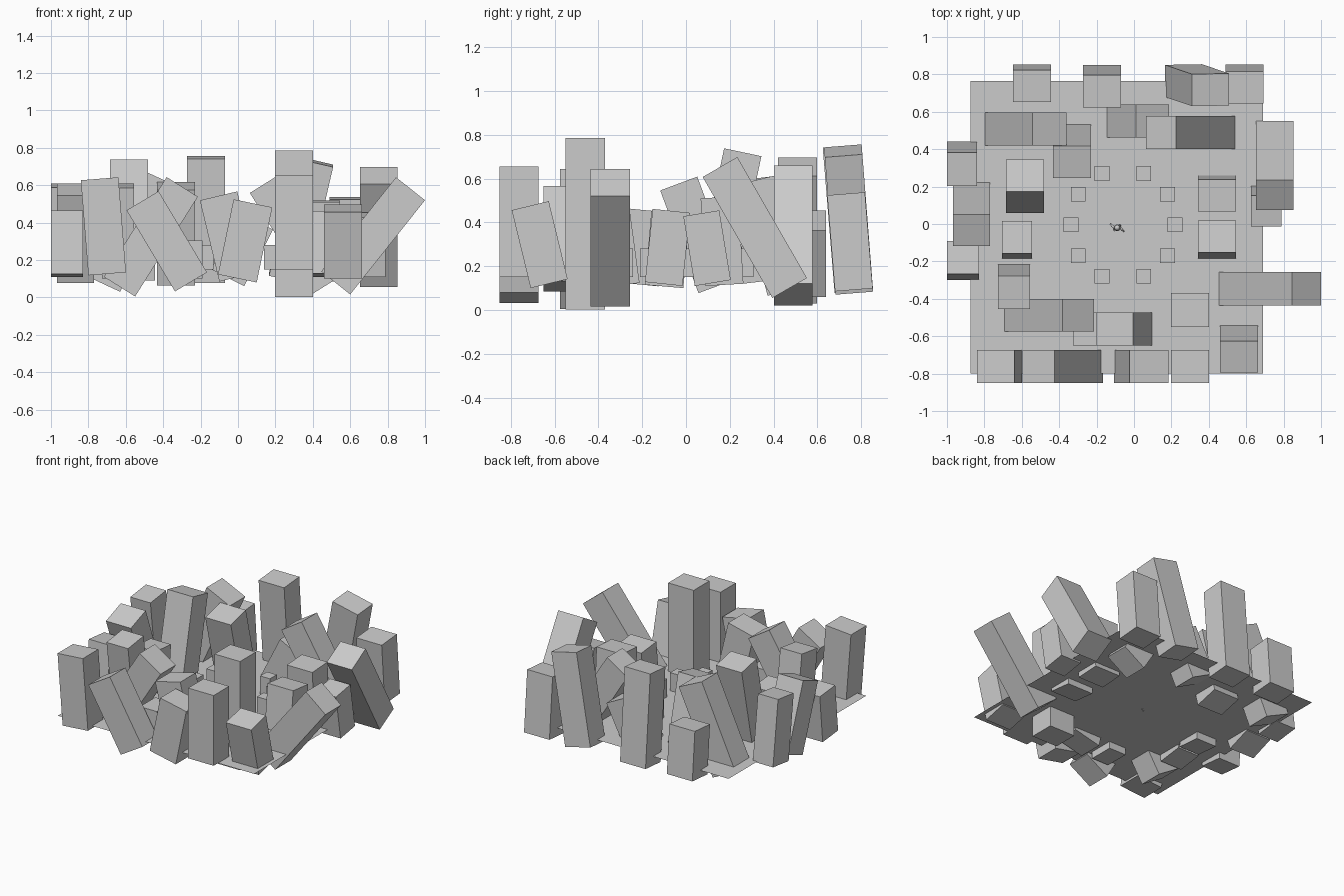
import bpy, bmesh, math
from mathutils import Vector, Matrix

if "Cube" in bpy.data.objects:
    bpy.data.objects.remove(bpy.data.objects["Cube"])


def make(name, bm, smooth=False):
    bmesh.ops.recalc_face_normals(bm, faces=bm.faces)
    me = bpy.data.meshes.new(name)
    bm.to_mesh(me)
    bm.free()
    for p in me.polygons:
        p.use_smooth = smooth
    ob = bpy.data.objects.new(name, me)
    bpy.context.collection.objects.link(ob)
    return ob


def box(name, center, size, rot=(0, 0, 0)):
    bm = bmesh.new()
    m = Matrix.Rotation(rot[0], 4, 'X') @ Matrix.Rotation(rot[1], 4, 'Y')
    bmesh.ops.create_cube(bm, size=1, matrix=Matrix.Translation(center) @ m @ Matrix.Diagonal((*size, 1)))
    return make(name, bm)


def pillar(name, plane, lo, hi, a, b, length):
    """Leaning block: base edge a-b drawn in the plane, raised at a right angle, extruded lo..hi."""
    a, b = Vector(a), Vector(b)
    d = (b - a).normalized()
    up = Vector((-d.y, d.x)) * length
    prof = [a, b, b + up, a + up]
    put = (lambda p, t: (p.x, t, p.y)) if plane == 'xz' else (lambda p, t: (t, p.x, p.y))
    bm = bmesh.new()
    v0 = [bm.verts.new(put(p, lo)) for p in prof]
    v1 = [bm.verts.new(put(p, hi)) for p in prof]
    bm.faces.new(v0)
    bm.faces.new(v1)
    for i in range(4):
        j = (i + 1) % 4
        bm.faces.new((v0[i], v0[j], v1[j], v1[i]))
    return make(name, bm)


# Flat ground sheet
GZ = 0.15
bm = bmesh.new()
bmesh.ops.create_grid(bm, x_segments=1, y_segments=1, size=0.782,
                      matrix=Matrix.Translation((-0.092, -0.018, GZ)))
make("ground_sheet", bm)

# Blocks leaning left or right
side_leaning = [
    (-.850, -.674, (-.80, .118), (-.599, .134), .51),
    (-.850, -.674, (-.337, .032), (-.166, .134), .505),
    (-.850, -.674, (-.107, .123), (.10, .08), .41),
    (-.850, -.674, (.198, .15), (.401, .15), .505),
    (-.574, -.400, (-.717, .11), (-.55, .005), .63),
    (-.650, -.474, (-.10, .085), (.10, .133), .446),
    (-.650, -.474, (-.326, .10), (-.19, .10), .205),
    (-.550, -.370, (.198, .003), (.401, .003), .782),
    (-.435, -.256, (.445, .139), (.60, .016), .643),
    (.420, .597, (-.813, .115), (-.63, .03), .64),
    (.463, .638, (-.144, .15), (.033, .06), .34),
    (.402, .578, (.40, .02), (.56, .12), .635),
]
for i, s in enumerate(side_leaning):
    pillar(f"side_leaning_block_{i + 1}", 'xz', *s)

# Blocks leaning forward or back
depth_leaning = [
    (-.647, -.444, (.68, .09), (.852, .104), .35),
    (-.273, -.070, (.678, .078), (.85, .092), .665),
    (.490, .692, (.68, .085), (.852, .099), .44),
    (.460, .662, (-.709, .10), (-.54, .141), .366),
    (.652, .852, (.394, .055), (.552, .146), .637),
    (.626, .788, (.04, .11), (.204, .137), .322),
    (.342, .545, (-.187, .128), (-.016, .11), .335),
    (.342, .545, (.09, .11), (.262, .12), .40),
    (-.684, -.480, (.058, .19), (.228, .154), .56),
    (-.968, -.770, (.057, .077), (.226, .14), .50),
    (-1.00, -.840, (.262, .12), (.440, .142), .47),
    (-1.00, -.830, (-.30, .125), (-.125, .108), .34),
    (-.706, -.545, (-.187, .115), (-.012, .10), .34),
    (-.727, -.556, (-.39, .10), (-.212, .124), .49),
    (-.433, -.230, (.372, .065), (.543, .107), .525),
]
for i, s in enumerate(depth_leaning):
    pillar(f"depth_leaning_block_{i + 1}", 'yz', *s)

# Back block that leans both ways
box("double_leaning_block", (.337, .742, .413), (.203, .172, .645),
    (math.radians(4.5), math.radians(13), 0))

# Ring of ten small stones, mirrored about its centre
ring = set()
for x, y in [(.112, .275), (.238, .165), (.278, 0)]:
    for sx in (1, -1):
        for sy in (1, -1):
            ring.add((sx * x, sy * y if y else 0))
for i, (x, y) in enumerate(sorted(ring)):
    box(f"ring_stone_{i + 1}", (-.059 + x, -.01 + y + .005, GZ + .065), (.078, .078, .13))


# Tiny figure in the middle
def limb(name, p, q, r1, r2):
    p, q = Vector(p), Vector(q)
    d = q - p
    m = Matrix.Translation((p + q) / 2) @ d.to_track_quat('Z', 'Y').to_matrix().to_4x4()
    bm = bmesh.new()
    bmesh.ops.create_cone(bm, cap_ends=True, segments=10, radius1=r1, radius2=r2, depth=d.length, matrix=m)
    make(name, bm, True)


FX, FY = -.09, -.02
limb("figure_torso", (FX, FY, GZ + .05), (FX, FY, GZ + .095), .012, .018)
for s, n in ((1, "right"), (-1, "left")):
    limb(f"figure_{n}_leg", (FX + s * .014, FY + s * .01, GZ), (FX + s * .006, FY, GZ + .055), .007, .010)
    limb(f"figure_{n}_arm", (FX + s * .016, FY, GZ + .09), (FX + s * .036, FY - s * .02, GZ + .06), .007, .005)
bm = bmesh.new()
bmesh.ops.create_uvsphere(bm, u_segments=12, v_segments=8, radius=.015,
                          matrix=Matrix.Translation((FX, FY, GZ + .112)))
make("figure_head", bm, True)
